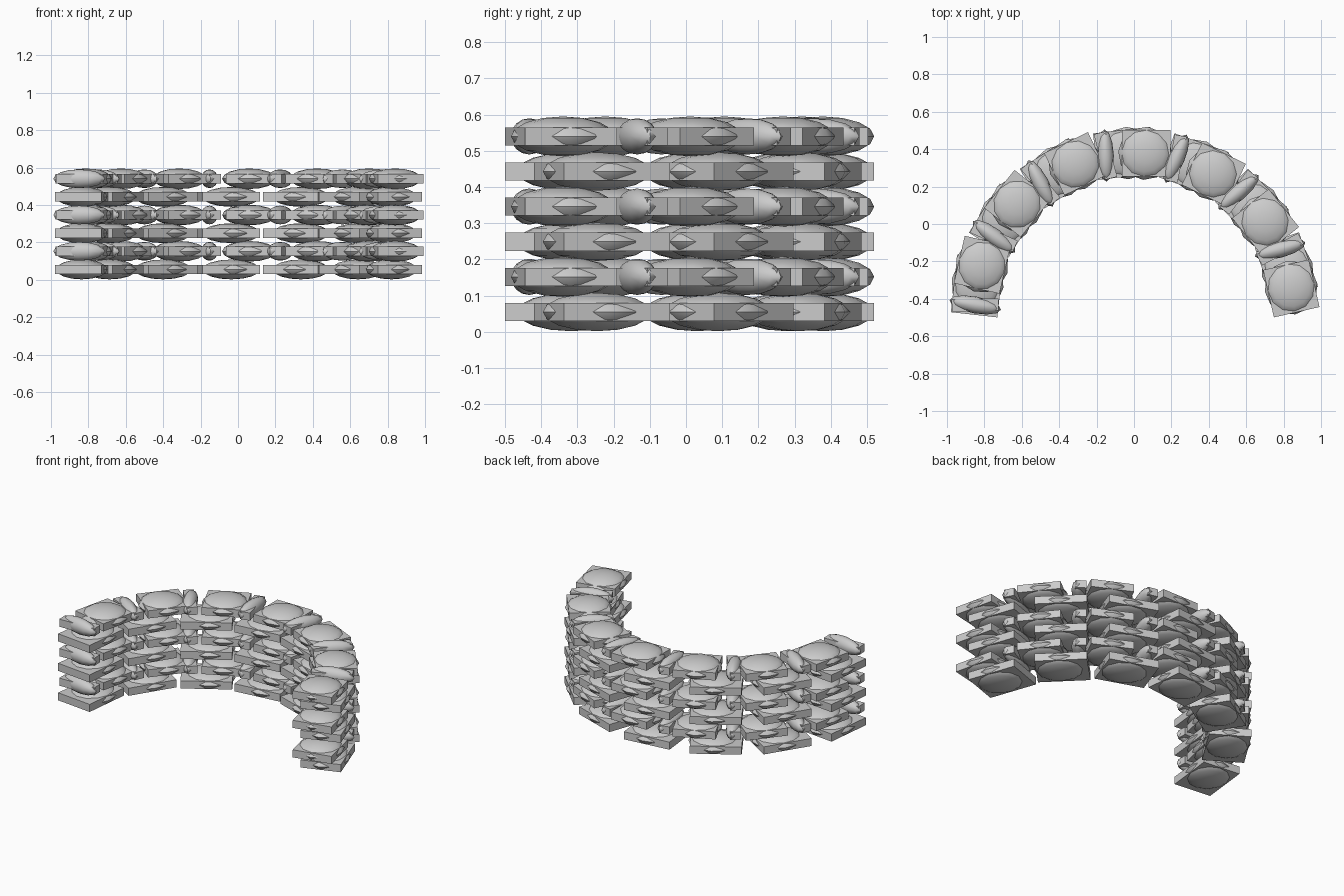
import bpy, bmesh, math
from mathutils import Matrix

if "Cube" in bpy.data.objects:
    bpy.data.objects.remove(bpy.data.objects["Cube"])

cloth = bpy.data.materials.new("grey_sackcloth")
cloth.diffuse_color = (0.6, 0.6, 0.6, 1)
cloth.use_nodes = True
cloth.node_tree.nodes["Principled BSDF"].inputs["Base Color"].default_value = cloth.diffuse_color

RADIUS, CENTRE_Y = 0.85, -0.47
STEP = 180 / 7
LAYER = 0.097


def add_bag(name, angle, z, fill, slab, fill_yaw, slab_yaw, shift):
    """Sandbag: a flat slab for the seam with a rounded filling bulging through.
    fill = radii, slab = sizes, both as (radial, tangential, vertical)."""
    a = math.radians(angle)
    place = Matrix.Translation((RADIUS * math.cos(a), CENTRE_Y + RADIUS * math.sin(a), z))
    bm = bmesh.new()

    # rounded filling
    turn = Matrix.Rotation(a + math.radians(fill_yaw), 4, 'Z')
    bmesh.ops.create_uvsphere(bm, u_segments=12, v_segments=8, radius=1,
                              matrix=place @ turn @ Matrix.Diagonal((*fill, 1)))
    for f in bm.faces:
        f.smooth = True

    # flat seam slab
    turn = Matrix.Rotation(a + math.radians(slab_yaw), 4, 'Z')
    offset = Matrix.Translation((0, shift, 0))
    bmesh.ops.create_cube(bm, size=1,
                          matrix=place @ turn @ offset @ Matrix.Diagonal((*slab, 1)))

    mesh = bpy.data.meshes.new(name)
    bm.to_mesh(mesh)
    bm.free()
    mesh.materials.append(cloth)
    ob = bpy.data.objects.new(name, mesh)
    bpy.context.collection.objects.link(ob)
    bpy.ops.object.select_all(action='DESELECT')
    ob.select_set(True)
    bpy.context.view_layer.objects.active = ob
    bpy.ops.object.shade_smooth_by_angle(angle=math.radians(50))


for row in range(6):
    z = 0.055 + row * LAYER
    for k in range(7):
        if row % 2 == 0:
            # long bags laid along the wall
            add_bag("long_bag", 15.3 + k * STEP, z, (0.14, 0.155, 0.053),
                    (0.25, 0.31, 0.05), 0, 4, 0.015)
        else:
            # shorter bags with a narrow bag wedged across each gap
            add_bag("short_bag", 8.8 + k * STEP, z, (0.142, 0.145, 0.055),
                    (0.25, 0.26, 0.05), 0, 4, -0.005)
            add_bag("narrow_bag", 23.2 + k * STEP, z, (0.14, 0.045, 0.05),
                    (0.25, 0.065, 0.05), -8, 4, 0)
